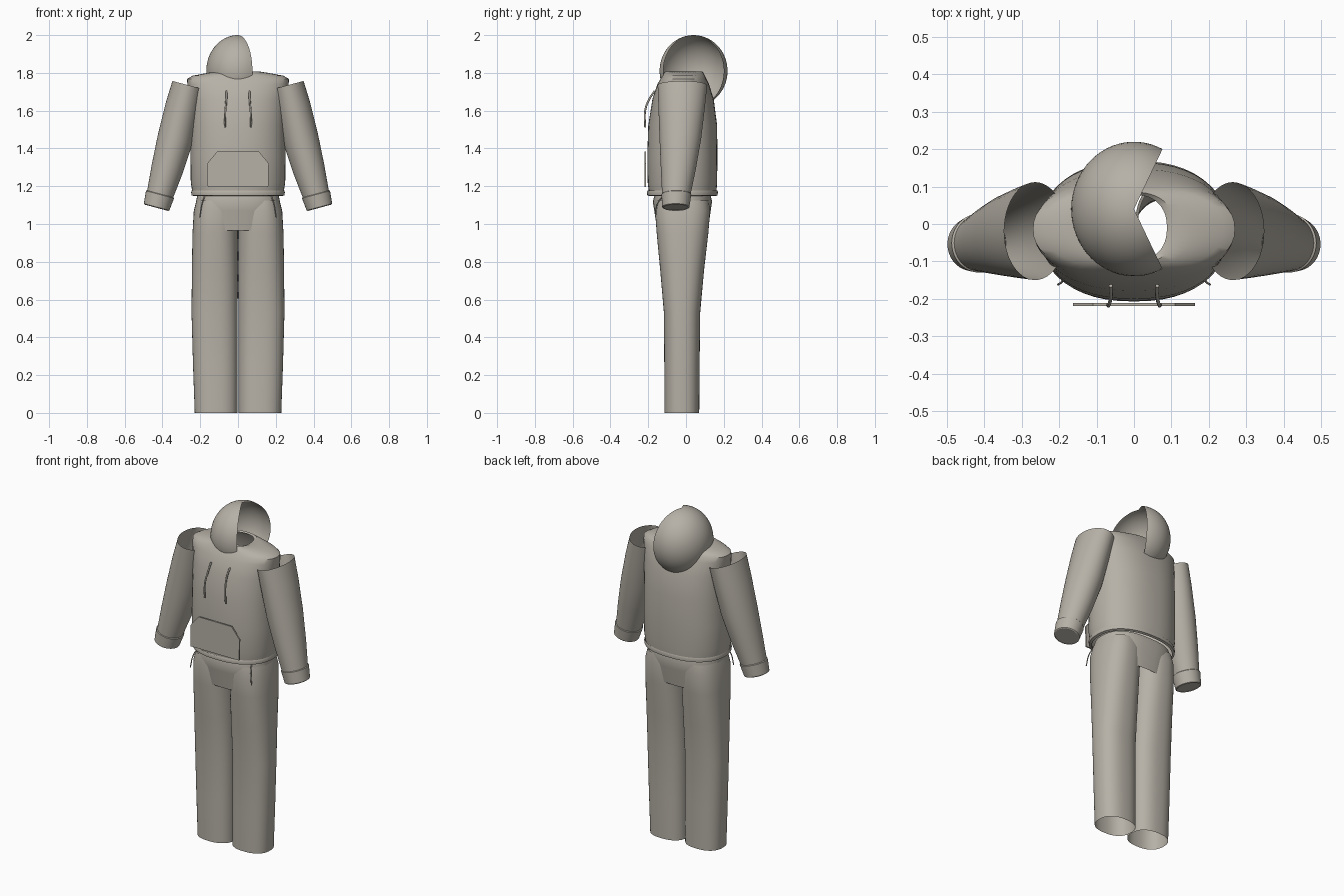
import bpy, bmesh
from math import sin, cos, pi, radians

if "Cube" in bpy.data.objects:
    bpy.data.objects.remove(bpy.data.objects["Cube"], do_unlink=True)

fabric = bpy.data.materials.new("warm_grey_fabric")
fabric.use_nodes = True
COLOUR = (0.47, 0.44, 0.385, 1)
fabric.diffuse_color = COLOUR
fabric.node_tree.nodes["Principled BSDF"].inputs["Base Color"].default_value = COLOUR


def finish(name, bm, smooth=True):
    mesh = bpy.data.meshes.new(name)
    bmesh.ops.recalc_face_normals(bm, faces=bm.faces)
    bm.to_mesh(mesh)
    bm.free()
    obj = bpy.data.objects.new(name, mesh)
    bpy.context.collection.objects.link(obj)
    mesh.materials.append(fabric)
    if smooth:
        bpy.ops.object.select_all(action='DESELECT')
        obj.select_set(True)
        bpy.context.view_layer.objects.active = obj
        bpy.ops.object.shade_smooth_by_angle(angle=radians(40))
    return obj


def spow(v, e):
    return abs(v) ** e * (1 if v >= 0 else -1)


def loft(name, rings, power=2.0, tilt=0.0, side=1, cap=False, n=48):
    """Tube through rings of (x, z, half width, front y, back y)."""
    bm = bmesh.new()
    loops = []
    for x, z, r, y0, y1 in rings:
        loop = []
        for i in range(n):
            a = 2 * pi * i / n
            u = r * spow(cos(a), 2 / power)
            v = (y0 + y1) / 2 + (y1 - y0) / 2 * spow(sin(a), 2 / power)
            loop.append(bm.verts.new((side * (x + u * cos(tilt)), v, z + u * sin(tilt))))
        loops.append(loop)
    for a, b in zip(loops, loops[1:]):
        for i in range(n):
            j = (i + 1) % n
            bm.faces.new((a[i], a[j], b[j], b[i]))
    if cap:
        bm.faces.new(loops[-1])
    return finish(name, bm)


def cord(name, points, radius):
    curve = bpy.data.curves.new(name, 'CURVE')
    curve.dimensions = '3D'
    curve.bevel_depth = radius
    curve.bevel_resolution = 2
    curve.use_fill_caps = True
    spline = curve.splines.new('BEZIER')
    spline.bezier_points.add(len(points) - 1)
    for bp, p in zip(spline.bezier_points, points):
        bp.co = p
        bp.handle_left_type = bp.handle_right_type = 'AUTO'
    curve.materials.append(fabric)
    obj = bpy.data.objects.new(name, curve)
    bpy.context.collection.objects.link(obj)


# Sweater body, open at waist and neck
loft("sweater_body", [
    (0, 1.16, .24, -.195, .16), (0, 1.22, .25, -.203, .165),
    (0, 1.36, .252, -.205, .166), (0, 1.52, .25, -.2, .165),
    (0, 1.66, .255, -.178, .147), (0, 1.74, .268, -.152, .122),
    (0, 1.768, .27, -.135, .108), (0, 1.785, .24, -.125, .1),
    (0, 1.8, .16, -.117, .092), (0, 1.808, .11, -.108, .085),
    (0, 1.8, .088, -.098, .078)], power=2.3)

# Rolled waistband
loft("waistband", [
    (0, 1.16, .235, -.19, .155), (0, 1.177, .245, -.203, .166),
    (0, 1.168, .248, -.207, .169), (0, 1.152, .246, -.205, .167),
    (0, 1.147, .232, -.19, .155)], power=2.3)

# Hood: rounded shell, open toward the left
bm = bmesh.new()
segs, rows, gap = 40, 24, radians(63)
grid = []
for i in range(segs + 1):
    az = gap + (2 * pi - 2 * gap) * i / segs
    grid.append([bm.verts.new((.168 * sin(t) * cos(az), .04 + .18 * sin(t) * sin(az),
                               1.81 + .19 * cos(t)))
                 for t in (.82 * pi * j / rows for j in range(rows + 1))])
for a, b in zip(grid, grid[1:]):
    for j in range(rows):
        bm.faces.new((a[j], a[j + 1], b[j + 1], b[j]))
bmesh.ops.remove_doubles(bm, verts=bm.verts, dist=1e-5)
finish("hood", bm)

# Front pouch pocket with cut corners
bm = bmesh.new()
half = [(.16, 1.195), (.163, 1.32), (.11, 1.385)]
outline = half + [(-x, z) for x, z in reversed(half)]
face = bm.faces.new([bm.verts.new((x, -.219, z)) for x, z in outline])
grown = bmesh.ops.extrude_face_region(bm, geom=[face])
bmesh.ops.translate(bm, vec=(0, .008, 0),
                    verts=[g for g in grown["geom"] if isinstance(g, bmesh.types.BMVert)])
finish("pouch_pocket", bm, smooth=False)

# Hips
loft("hips", [
    (0, 1.155, .215, -.165, .13), (0, 1.12, .222, -.176, .138),
    (0, 1.07, .218, -.168, .131), (0, .965, .19, -.152, .115)], power=2.5)

# Mirrored parts
for label, s in (("left", 1), ("right", -1)):
    # Sleeve and cuff
    loft(label + "_sleeve", [
        (.264, 1.735, .086, -.15, .112), (.292, 1.62, .093, -.146, .1),
        (.332, 1.45, .095, -.14, .08), (.375, 1.29, .085, -.133, .052),
        (.41, 1.165, .072, -.127, .026), (.43, 1.09, .066, -.122, .014)],
        tilt=radians(15), side=s, cap=True)
    loft(label + "_cuff", [
        (.411, 1.16, .07, -.125, .024), (.413, 1.156, .077, -.13, .028),
        (.431, 1.09, .07, -.126, .018), (.432, 1.086, .064, -.12, .012)],
        tilt=radians(15), side=s)
    # Trouser leg, open at both ends
    loft(label + "_leg", [
        (.115, 1.125, .105, -.155, .12), (.118, 1.07, .116, -.164, .128),
        (.121, .95, .12, -.155, .118), (.122, .75, .122, -.136, .095),
        (.124, .53, .122, -.117, .075), (.12, .25, .118, -.115, .072),
        (.116, 0, .113, -.114, .07)], power=2.4, side=s)
    # Neck drawstring
    cord(label + "_drawstring", [
        (s * .062, -.165, 1.705), (s * .062, -.195, 1.66),
        (s * .067, -.216, 1.6), (s * .07, -.216, 1.51)], .005)
    # Loose hip cord
    cord(label + "_hip_cord", [
        (s * .175, -.12, 1.15), (s * .19, -.15, 1.11), (s * .203, -.162, 1.035)], .003)
